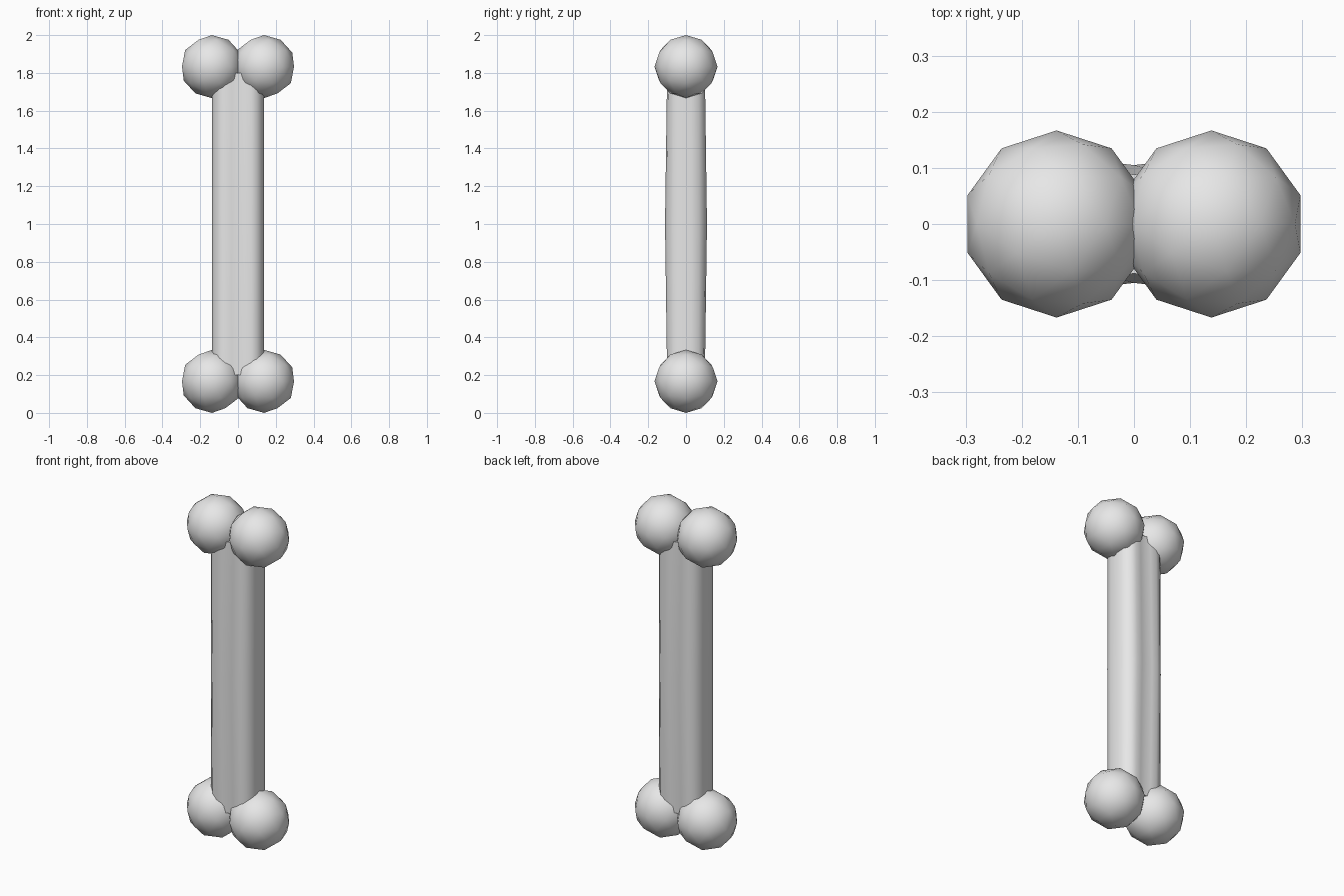
import bpy, bmesh

if "Cube" in bpy.data.objects:
    bpy.data.objects.remove(bpy.data.objects["Cube"])

mat = bpy.data.materials.new("pale_grey")
mat.diffuse_color = (0.8, 0.8, 0.8, 1)
mat.use_nodes = True
mat.node_tree.nodes["Principled BSDF"].inputs["Base Color"].default_value = mat.diffuse_color


def finish(name, bm):
    bmesh.ops.recalc_face_normals(bm, faces=bm.faces)
    for f in bm.faces:
        f.smooth = len(f.verts) <= 4
    me = bpy.data.meshes.new(name)
    bm.to_mesh(me)
    bm.free()
    me.materials.append(mat)
    ob = bpy.data.objects.new(name, me)
    bpy.context.collection.objects.link(ob)
    return ob


# Knobs: two low-poly balls at each end
R = 0.1667
for end, z in (("bottom", R), ("top", 2 - R)):
    for side, x in (("left", -0.138), ("right", 0.138)):
        bm = bmesh.new()
        bmesh.ops.create_icosphere(bm, subdivisions=2, radius=R)
        bmesh.ops.translate(bm, vec=(x, 0, z), verts=bm.verts)
        finish(f"{end}_{side}_knob", bm)

# Shaft: rounded section with a shallow groove front and back, fuller mid-way
# quarter section as (x, y at the ends, y in the middle)
quarter = [(0, 0.088, 0.105), (0.035, 0.095, 0.109), (0.07, 0.100, 0.111),
           (0.10, 0.093, 0.100), (0.128, 0.066, 0.070), (0.1375, 0.028, 0.030)]


def section(col):
    q = [(p[0], p[col]) for p in quarter]
    half = q + [(x, -y) for x, y in reversed(q)]
    return half + [(-x, y) for x, y in reversed(half[1:-1])]


bm = bmesh.new()
rings = [[bm.verts.new((x, y, z)) for x, y in section(col)]
         for z, col in ((0.2, 1), (1.0, 2), (1.8, 1))]
n = len(rings[0])
for a, b in zip(rings, rings[1:]):
    for i in range(n):
        j = (i + 1) % n
        bm.faces.new((a[i], a[j], b[j], b[i]))
bm.faces.new(rings[0])
bm.faces.new(rings[-1])
finish("shaft", bm)
